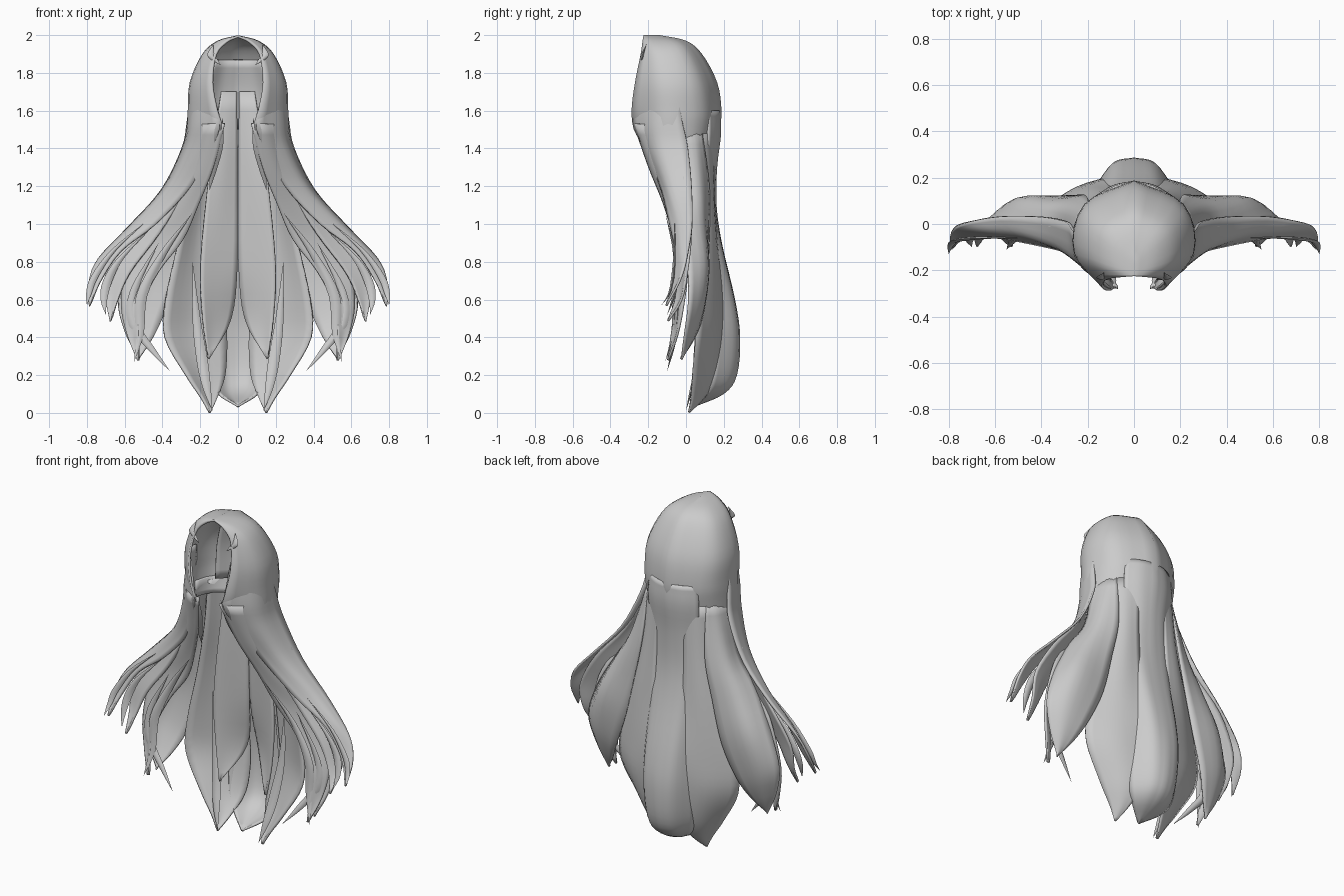
import bpy, bmesh, math
from mathutils import Vector


def spline(pts, n):
    """Catmull-Rom samples, n per span, through pts."""
    p = [Vector(q) for q in pts]
    p = [2 * p[0] - p[1]] + p + [2 * p[-1] - p[-2]]
    out = []
    for i in range(1, len(p) - 2):
        a, b, c, d = p[i - 1:i + 3]
        for k in range(n):
            t = k / n
            out.append(0.5 * (2 * b + (c - a) * t + (2 * a - 5 * b + 4 * c - d) * t ** 2
                              + (3 * b - a - 3 * c + d) * t ** 3))
    return out + [p[-2]]


def loft(name, rows, across=4, along=4, thick=0.012):
    """Smooth sheet through rows of control points, mirrored in x."""
    rows = [spline(r, across) for r in rows]
    cols = [spline(c, along) for c in zip(*rows)]
    bm = bmesh.new()
    grid = [[bm.verts.new(v) for v in c] for c in cols]
    for a, b in zip(grid, grid[1:]):
        for i in range(len(a) - 1):
            bm.faces.new((a[i], a[i + 1], b[i + 1], b[i]))
    bmesh.ops.remove_doubles(bm, verts=bm.verts, dist=0.0005)
    bmesh.ops.recalc_face_normals(bm, faces=bm.faces)
    # make open sheets face away from the head axis
    if thick and sum(f.normal.dot(f.calc_center_median() * Vector((1, 1, 0))) * f.calc_area()
                     for f in bm.faces) < 0:
        bmesh.ops.reverse_faces(bm, faces=bm.faces)
    me = bpy.data.meshes.new(name)
    bm.to_mesh(me)
    bm.free()
    ob = bpy.data.objects.new(name, me)
    bpy.context.collection.objects.link(ob)
    ob.modifiers.new("mirror", 'MIRROR')
    if thick:
        s = ob.modifiers.new("thickness", 'SOLIDIFY')
        s.thickness = thick
        s.offset = -1
    bpy.ops.object.select_all(action='DESELECT')
    ob.select_set(True)
    bpy.context.view_layer.objects.active = ob
    bpy.ops.object.shade_smooth_by_angle(angle=0.9)
    return ob


def strand(name, path, w):
    """Thin lens-shaped strand tapering at both ends."""
    rows = []
    for i, p in enumerate(path):
        p, s = Vector(p), w * math.sin(math.pi * i / (len(path) - 1))
        rows.append([p + Vector(o) * s for o in
                     ((-1, 0, 0), (0, -.4, 0), (1, 0, 0), (0, .4, 0), (-1, 0, 0))])
    return loft(name, rows, 2, 4, 0)


def level(z, *xy):
    return [(x, y, z) for x, y in xy]


# scalp cap, open at the face
loft("scalp_cap", [
    level(2.0, (0, -.225), (0, -.2), (0, -.17), (0, -.14)),
    level(1.97, (.06, -.23), (.10, -.18), (.10, -.06), (0, 0)),
    level(1.9, (.12, -.24), (.185, -.15), (.165, 0), (0, .085)),
    level(1.75, (.14, -.27), (.25, -.13), (.215, .06), (0, .165)),
    level(1.6, (.115, -.288), (.26, -.12), (.215, .085), (0, .188)),
    level(1.5, (.09, -.27), (.26, -.12), (.21, .08), (0, .178)),
    level(1.4, (.16, -.18), (.26, -.1), (.21, .06), (0, .16))])

# inner scalp layer seen through the face opening
loft("inner_scalp", [
    level(1.87, (0, .085), (.07, .07), (.13, .03)),
    level(1.7, (0, .13), (.1, .1), (.17, .04)),
    level(1.5, (0, .14), (.1, .11), (.18, .04))], thick=.01)

# long centre lock down the back
loft("back_centre_lock", [
    level(1.6, (0, .181), (.08, .165), (.16, .12)),
    level(1.48, (0, .186), (.09, .168), (.17, .12)),
    level(1.3, (0, .165), (.08, .153), (.16, .11)),
    level(1.1, (0, .162), (.09, .15), (.15, .11)),
    level(.9, (0, .19), (.09, .18), (.15, .13)),
    level(.6, (0, .26), (.09, .245), (.16, .16)),
    level(.4, (0, .287), (.09, .265), (.17, .16)),
    level(.2, (0, .27), (.08, .245), (.16, .14)),
    level(.1, (0, .2), (.06, .18), (.11, .11)),
    [(0, .04, .03), (.005, .04, .03), (.01, .04, .035)]])

# broad leaf locks either side of it
loft("back_side_lock", [
    level(1.48, (.08, .15), (.17, .11), (.23, .04)),
    level(1.2, (.09, .15), (.18, .13), (.26, .05)),
    level(.9, (.09, .17), (.21, .15), (.32, .07)),
    level(.6, (.08, .21), (.24, .16), (.385, .07)),
    level(.4, (.06, .21), (.24, .16), (.39, .06)),
    level(.2, (.07, .18), (.19, .13), (.28, .04)),
    level(.08, (.11, .1), (.16, .08), (.2, .03)),
    [(.145, .02, 0), (.15, .02, 0), (.155, .02, 0)]])

# inner locks hanging behind the face opening
loft("inner_lock", [
    level(1.7, (.01, .12), (.05, .11), (.09, .1)),
    level(1.3, (.005, .11), (.08, .08), (.15, .07)),
    level(.8, (.005, .12), (.11, .09), (.2, .06)),
    level(.5, (.04, .15), (.13, .1), (.19, .06)),
    [(.15, .05, .29), (.155, .05, .285), (.16, .05, .29)]])

# leaf lock behind each shoulder
loft("shoulder_lock", [
    level(1.5, (.25, -.05), (.225, .04), (.195, .085)),
    level(1.2, (.32, -.04), (.31, .07), (.21, .125)),
    [(.45, -.03, 1.02), (.40, .09, 1.0), (.26, .125, .95)],
    [(.57, .01, .8), (.49, .115, .78), (.32, .12, .7)],
    [(.635, .02, .6), (.54, .09, .57), (.40, .09, .5)],
    [(.6, 0, .43), (.54, .04, .41), (.46, .04, .38)],
    [(.53, -.02, .29), (.525, -.02, .28), (.52, -.02, .29)]])

# outer front lock sweeping wide
loft("outer_front_lock", [
    level(1.72, (.15, -.245), (.235, -.14), (.25, -.05)),
    level(1.54, (.1, -.285), (.24, -.17), (.272, -.02)),
    level(1.4, (.14, -.225), (.265, -.15), (.30, .01)),
    [(.25, -.14, 1.2), (.36, -.09, 1.2), (.41, .03, 1.18)],
    [(.44, -.09, 1.0), (.52, -.04, 1.02), (.59, .03, .98)],
    [(.62, -.06, .86), (.68, -.03, .86), (.74, 0, .82)],
    [(.73, -.065, .7), (.76, -.05, .7), (.79, -.04, .7)],
    [(.785, -.11, .57), (.785, -.11, .57), (.79, -.11, .57)]])

# second layer under it
loft("middle_front_lock", [
    level(1.4, (.2, -.17), (.27, -.11), (.28, -.03)),
    level(1.15, (.3, -.1), (.37, -.05), (.42, 0)),
    level(.95, (.42, -.06), (.5, -.02), (.59, .02)),
    level(.75, (.57, -.05), (.64, -.02), (.7, 0)),
    level(.6, (.64, -.06), (.67, -.04), (.7, -.03)),
    [(.675, -.1, .49), (.675, -.1, .49), (.68, -.1, .49)]])

# inner front lock with an S curve
loft("inner_front_lock", [
    level(1.53, (.07, -.28), (.14, -.265), (.2, -.21)),
    level(1.3, (.13, -.2), (.2, -.18), (.27, -.13)),
    level(1.1, (.21, -.12), (.29, -.1), (.38, -.06)),
    level(.92, (.29, -.07), (.41, -.04), (.53, -.01)),
    level(.75, (.42, -.05), (.5, -.03), (.6, 0)),
    level(.57, (.51, -.06), (.56, -.05), (.62, -.02)),
    level(.42, (.53, -.08), (.56, -.06), (.59, -.05)),
    [(.525, -.1, .28), (.53, -.1, .28), (.535, -.1, .28)]])

# loose strands and split ends
for i, (w, path) in enumerate([
    (.02, [(.48, -.06, 1.02), (.66, -.06, .86), (.76, -.07, .72), (.79, -.09, .63), (.8, -.13, .57)]),
    (.025, [(.46, -.05, .98), (.62, -.05, .82), (.69, -.05, .7), (.71, -.07, .6), (.70, -.1, .52)]),
    (.03, [(.42, -.05, .9), (.55, -.04, .65), (.55, -.05, .47), (.46, -.07, .34), (.36, -.1, .22)]),
    (.03, [(.24, -.11, 1.06), (.40, -.06, .84), (.51, -.06, .62), (.52, -.07, .42), (.55, -.11, .27)]),
    (.03, [(.24, .1, .8), (.22, .1, .5), (.19, .07, .28), (.165, .03, .13), (.135, 0, .01)]),
    (.02, [(.13, -.21, 1.95), (.145, -.23, 1.9), (.125, -.235, 1.87), (.09, -.24, 1.84)]),
    (.025, [(.08, -.28, 1.56), (.10, -.23, 1.42), (.13, -.18, 1.3), (.15, -.13, 1.18)]),
]):
    strand(f"loose_strand_{i + 1}", path, w)
